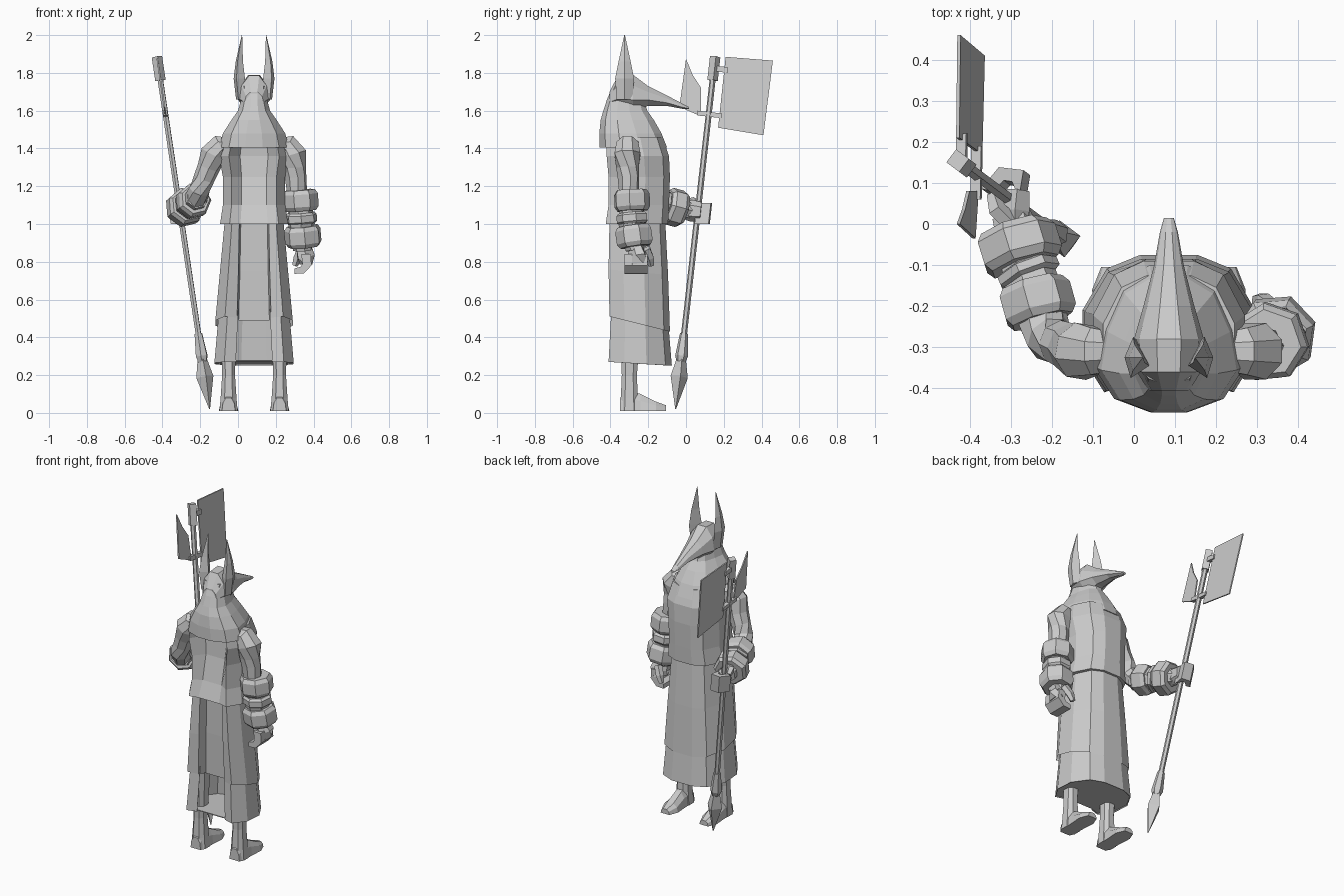
import bpy, bmesh, math
from mathutils import Vector

cube = bpy.data.objects.get("Cube")
if cube:
    bpy.data.objects.remove(cube, do_unlink=True)

CX = 0.085  # centre line of the body

stone = bpy.data.materials.new("pale_grey")
stone.use_nodes = True
stone.diffuse_color = (0.6, 0.6, 0.6, 1)
stone.node_tree.nodes["Principled BSDF"].inputs["Base Color"].default_value = (0.6, 0.6, 0.6, 1)


def loft(name, rings, closed=True, caps=True, thick=0):
    """Skin a row of equal point rings."""
    bm = bmesh.new()
    vs = [[bm.verts.new(p) for p in r] for r in rings]
    n = len(vs[0])
    for a, b in zip(vs, vs[1:]):
        for i in range(n if closed else n - 1):
            j = (i + 1) % n
            bm.faces.new((a[i], a[j], b[j], b[i]))
    if caps and closed:
        bm.faces.new(vs[0][::-1])
        bm.faces.new(vs[-1])
    bmesh.ops.recalc_face_normals(bm, faces=bm.faces)
    me = bpy.data.meshes.new(name)
    bm.to_mesh(me)
    bm.free()
    me.materials.append(stone)
    ob = bpy.data.objects.new(name, me)
    bpy.context.collection.objects.link(ob)
    if thick:
        ob.modifiers.new("thickness", "SOLIDIFY").thickness = thick


def tube(name, path, sides=7, flat=1.0):
    """Tube through (x, y, z, radius) points."""
    pts = [Vector(p[:3]) for p in path]
    rings = []
    for k, p in enumerate(pts):
        t = pts[min(k + 1, len(pts) - 1)] - pts[max(k - 1, 0)]
        q = t.to_track_quat("Z", "Y")
        ring = []
        for i in range(sides):
            a = math.tau * (i + 0.5) / sides
            ring.append(p + q @ Vector((math.cos(a) * flat, math.sin(a), 0)) * path[k][3])
        rings.append(ring)
    loft(name, rings)


def band(name, a, b, r):
    """Bevelled bracelet between two points."""
    a, b = Vector(a), Vector(b)
    tube(name, [(*a.lerp(b, t), r * s) for t, s in ((0, .85), (.2, 1), (.8, 1), (1, .85))])


def section(z, hw, back, front, half, droop=0.0):
    """Mirrored horizontal outline; half runs from back to front as (width, depth)."""
    both = half + [(-u, v) for u, v in reversed(half)]
    return [(CX + u * hw, back + v * (front - back), z - droop * v) for u, v in both]


# Robe: upper skirt with a sunken back panel, lower skirt open at the back with a floor
def robe(gap):
    return [(gap, .06), (.75, 0), (1, .25), (1, .6), (.72, .9), (.33, 1)]


def upper(gap):
    return [(gap * .9, .25)] + robe(gap)


loft("upper_skirt", [section(1.02, .155, -.405, -.11, upper(.5)),
                     section(.76, .18, -.41, -.095, upper(.46), .03),
                     section(.51, .205, -.405, -.085, upper(.44), .08)], caps=False)
loft("lower_skirt", [section(.55, .185, -.395, -.10, robe(.45)),
                     section(.27, .21, -.41, -.075, robe(.46), .02)], False, thick=.004)
loft("lower_skirt_floor", [section(z, .207, -.405, -.08, robe(.46), .02) for z in (.275, .28)])


# Tunic with a back that sinks deeper towards the shoulders
def tunic(sink):
    return [(.4, sink), (.72, 0), (1, .25), (1, .6), (.72, .9), (.33, 1)]


loft("tunic", [section(z, hw, b, f, tunic(s)) for z, hw, b, f, s in (
    (1.0, .18, -.425, -.095, .04), (1.1, .165, -.41, -.09, .1), (1.25, .165, -.41, -.085, .2),
    (1.36, .185, -.42, -.09, .25), (1.46, .16, -.42, -.125, .25))])

# Hood draped over the shoulders and neck
HOOD = [(.25, .01), (.72, .1), (1, .32), (.9, .6), (.65, .88), (.25, 1)]
loft("hood", [section(z, hw, b, f, HOOD) for z, hw, b, f in (
    (1.405, .185, -.462, -.10), (1.48, .165, -.462, -.13), (1.55, .12, -.455, -.17),
    (1.60, .085, -.44, -.205), (1.66, .068, -.42, -.225), (1.73, .07, -.39, -.25))])

# Head with a long tapered snout
HEAD = [(.4, 0), (1, .3), (.85, .7), (.35, 1)]
HEAD = HEAD + [(-u, v) for u, v in reversed(HEAD)]
loft("head", [[(CX + u * hw, y, lo + v * (hi - lo)) for u, v in HEAD] for y, lo, hi, hw in (
    (-.405, 1.62, 1.70, .05), (-.36, 1.61, 1.785, .078), (-.28, 1.60, 1.79, .085),
    (-.20, 1.625, 1.73, .062), (-.10, 1.625, 1.68, .036), (-.02, 1.61, 1.638, .022),
    (.015, 1.608, 1.62, .012))])

for s, side in ((1, "left"), (-1, "right")):
    # Pointed ear
    ear = [(.07, -.325, 1.66, .042), (.078, -.325, 1.77, .05), (.078, -.325, 1.86, .032), (.064, -.325, 2.0, .002)]
    loft(side + "_ear", [[(CX + s * (x + u * r * .6), y + v * r, z) for u, v in ((-1, -.4), (.5, -1), (1, 0), (.3, 1))]
                         for x, y, z, r in ear])
    # Leg and foot
    lx = CX + s * .135
    loft(side + "_leg", [[(lx + u * w, y + v * d, z) for u, v in ((-1, -.5), (-.5, -1), (.5, -1), (1, -.5),
                                                                 (1, .5), (.5, 1), (-.5, 1), (-1, .5))]
                         for z, w, y, d in ((.01, .048, -.30, .05), (.08, .042, -.30, .045),
                                            (.2, .034, -.30, .04), (.56, .045, -.29, .06))])
    loft(side + "_foot", [[(lx + u * w, y, h * v + .01) for u, v in ((-1, 0), (1, 0), (.85, .6), (.4, 1), (-.4, 1), (-.85, .6))]
                          for y, w, h in ((-.35, .035, .07), (-.31, .045, .11), (-.24, .046, .09),
                                          (-.16, .052, .05), (-.105, .03, .03))])


# Lowered arm
tube("left_upper_arm", [(.22, -.31, 1.41, .05), (.265, -.31, 1.415, .062), (.295, -.31, 1.37, .074), (.30, -.31, 1.30, .06),
                        (.305, -.305, 1.25, .058), (.315, -.30, 1.14, .052)], 8)
tube("left_forearm", [(.325, -.29, 1.15, .06), (.335, -.285, 1.0, .072), (.342, -.27, .86, .05)])
band("left_elbow_band", (.325, -.29, 1.18), (.333, -.285, 1.07), .097)
band("left_mid_band", (.333, -.285, 1.06), (.337, -.28, 1.00), .085)
band("left_wrist_band", (.34, -.28, .99), (.35, -.265, .88), .099)
tube("left_palm", [(.345, -.27, .89, .045), (.36, -.26, .83, .06), (.36, -.255, .79, .055)], 6, .7)
loft("left_fingers", [[(x - dx, -.325, z - dz), (x + dx, -.325, z + dz), (x + dx, -.205, z + dz), (x - dx, -.205, z - dz)]
                      for x, z, dx, dz in ((.36, .84, .025, .0), (.365, .785, .024, -.004),
                                           (.342, .757, .008, -.018), (.30, .75, .0, -.014))])
tube("left_thumb", [(.34, -.21, .87, .024), (.315, -.19, .82, .024), (.30, -.185, .78, .016)], 5)

# Raised arm
tube("right_upper_arm", [(-.05, -.31, 1.41, .05), (-.095, -.31, 1.415, .062), (-.13, -.31, 1.37, .072), (-.155, -.30, 1.30, .06),
                         (-.18, -.29, 1.24, .056), (-.205, -.28, 1.18, .058), (-.225, -.23, 1.13, .062)], 8)
tube("right_forearm", [(-.215, -.26, 1.14, .06), (-.25, -.15, 1.11, .07), (-.30, .02, 1.07, .05)])
band("right_elbow_band", (-.225, -.235, 1.13), (-.25, -.145, 1.11), .092)
band("right_mid_band", (-.252, -.135, 1.11), (-.265, -.105, 1.10), .08)
band("right_wrist_band", (-.267, -.10, 1.10), (-.295, -.01, 1.075), .102)
tube("right_palm", [(-.29, -.02, 1.075, .045), (-.29, .03, 1.07, .058), (-.285, .08, 1.065, .05)], 6, .7)


def pole(z):
    """Point on the leaning staff at a height."""
    t = (z - .02) / 1.87
    return Vector((-.15 - .28 * t, -.055 + .21 * t, z))


# Fingers wrapped round the staff as one block
grip = [((.035, .0), (.0, .01)), ((.03, .05), (.014, .014)), ((-.01, .055), (-.006, .016)), ((-.045, .015), (-.014, .004))]
loft("right_fingers", [[pole(z) + Vector((a + k * c, b + k * d, 0)) for z, k in ((1.0, -1), (1.0, 1), (1.11, 1), (1.11, -1))]
                       for (a, b), (c, d) in grip])
tube("right_thumb", [(-.30, .0, 1.11, .024), (-.335, .035, 1.12, .024), (-.345, .07, 1.10, .016)], 5)


# Staff, collar, socket and spear point
def staff(name, stops, sides=6):
    tube(name, [(*pole(z), r) for z, r in stops], sides)


staff("staff", [(.3, .016), (1.8, .016)])
staff("collar", [(1.76, .028), (1.885, .028)], 4)
staff("spear_socket", [(.27, .024), (.30, .034), (.42, .022)])
staff("spear_point", [(.02, .002), (.19, .046), (.29, .024)], 4)


# Axe blades, thin plates that lean with the staff
def plate(name, outline, t=.004):
    loft(name, [[(pole(z).x + dx, y, z) for y, z in outline] for dx in (-t, t)])


plate("large_blade", [(.21, 1.885), (.46, 1.865), (.41, 1.47), (.17, 1.51)])
plate("small_blade", [(0, 1.875), (.035, 1.79), (.08, 1.72), (.08, 1.57), (-.035, 1.62)])
plate("lower_bracket", [(.06, 1.60), (.19, 1.585), (.19, 1.56), (.06, 1.575)], .012)
plate("upper_bracket", [(.14, 1.84), (.22, 1.83), (.22, 1.80), (.14, 1.81)], .012)
